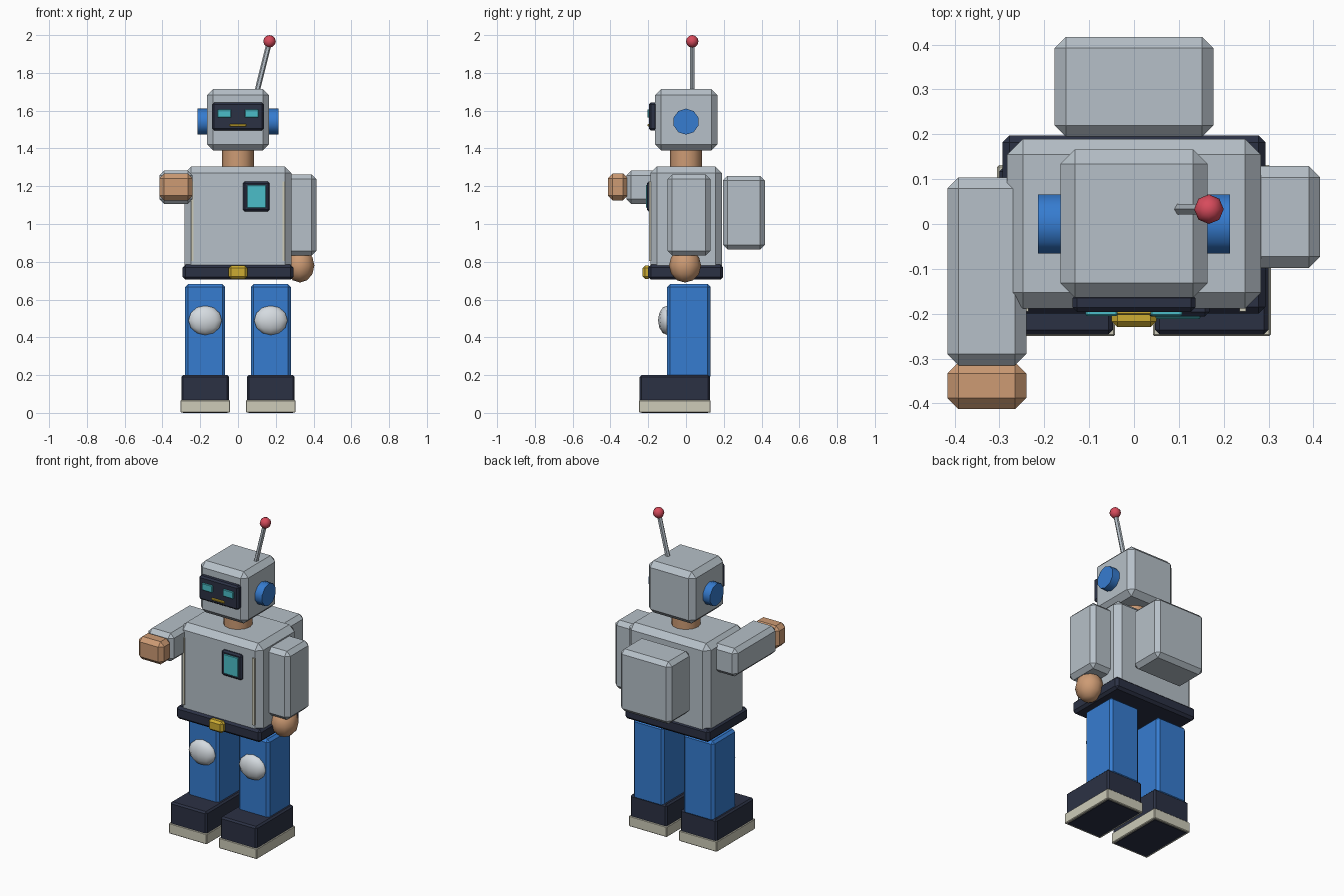
import bpy, math
from mathutils import Vector

if "Cube" in bpy.data.objects:
    bpy.data.objects.remove(bpy.data.objects["Cube"])


def material(name, r, g, b):
    lin = [((c / 255 + 0.055) / 1.055) ** 2.4 for c in (r, g, b)] + [1]
    m = bpy.data.materials.new(name)
    m.use_nodes = True
    m.diffuse_color = lin
    m.node_tree.nodes["Principled BSDF"].inputs["Base Color"].default_value = lin
    return m


GREY = material("light grey metal", 182, 192, 200)
WHITE = material("pale knee metal", 213, 219, 224)
BLUE = material("blue", 54, 124, 208)
NAVY = material("dark navy", 43, 49, 68)
CREAM = material("cream", 205, 203, 185)
GOLD = material("gold", 205, 172, 50)
TEAL = material("teal glass", 75, 190, 200)
SKIN = material("tan", 205, 155, 116)
RED = material("red", 215, 75, 92)


def finish(name, mat, smooth=False):
    ob = bpy.context.object
    ob.name = name
    ob.data.materials.append(mat)
    if smooth:
        bpy.ops.object.shade_smooth_by_angle(angle=math.radians(50))
    return ob


def box(name, mat, x, y, z, bevel=0.0):
    """Chamfered box given by its (min, max) range on each axis."""
    bpy.ops.mesh.primitive_cube_add(size=1, location=[sum(r) / 2 for r in (x, y, z)])
    ob = finish(name, mat)
    size = Vector([r[1] - r[0] for r in (x, y, z)])
    for v in ob.data.vertices:
        v.co = v.co * size
    if bevel:
        mod = ob.modifiers.new("chamfer", 'BEVEL')
        mod.width = bevel
        mod.segments = 1
    return ob


def ball(name, mat, loc, radii, segments=10, rings=6):
    bpy.ops.mesh.primitive_uv_sphere_add(segments=segments, ring_count=rings, radius=1, location=loc)
    ob = finish(name, mat, True)
    ob.scale = radii
    return ob


def rod(name, mat, start, end, radius, sides):
    a, b = Vector(start), Vector(end)
    bpy.ops.mesh.primitive_cylinder_add(vertices=sides, radius=radius, depth=(b - a).length,
                                        location=(a + b) / 2)
    ob = finish(name, mat, True)
    ob.rotation_euler = (b - a).to_track_quat('Z', 'Y').to_euler()
    return ob


# Head and neck
box("head", GREY, (-.164, .164), (-.164, .166), (1.39, 1.715), .032)
rod("neck", SKIN, (0, 0, 1.27), (0, 0, 1.42), .084, 12)

# Face plate with eyes and mouth
box("face_plate", NAVY, (-.137, .137), (-.196, -.155), (1.495, 1.643), .01)
box("mouth", GOLD, (-.045, .045), (-.203, -.19), (1.515, 1.53), .004)

# Antenna
rod("antenna_rod", GREY, (.098, .033, 1.69), (.165, .033, 1.96), .014, 6)
ball("antenna_tip", RED, (.167, .033, 1.967), (.033, .033, .033), 8, 6)

# Torso, backpack and belt
box("torso", GREY, (-.283, .283), (-.188, .19), (.74, 1.305), .035)
box("backpack", GREY, (-.177, .177), (.195, .417), (.865, 1.255), .025)
box("belt", NAVY, (-.293, .293), (-.2, .197), (.705, .785), .015)
box("belt_buckle", GOLD, (-.05, .05), (-.23, -.185), (.71, .78), .013)

# Chest screen
box("screen_frame", NAVY, (.027, .168), (-.206, -.175), (1.066, 1.225), .01)
box("screen_glass", TEAL, (.048, .148), (-.212, -.2), (1.085, 1.207), .003)

# Raised right arm and hanging left arm
box("right_arm", GREY, (-.416, -.24), (-.315, .104), (1.107, 1.283), .025)
box("right_hand", SKIN, (-.416, -.24), (-.413, -.308), (1.125, 1.267), .025)
box("left_arm", GREY, (.24, .415), (-.098, .129), (.833, 1.262), .025)
ball("left_hand", SKIN, (.328, -.005, .78), (.08, .085, .09))

# Paired parts, mirrored across the middle
for side, s in (("left", 1), ("right", -1)):
    def span(a, b):
        return sorted((s * a, s * b))
    rod(side + "_ear", BLUE, (s * .15, 0, 1.542), (s * .214, 0, 1.542), .069, 10)
    box(side + "_eye", TEAL, span(.037, .108), (-.205, -.19), (1.563, 1.607), .003)
    box(side + "_chest_strip", CREAM, span(.235, .25), (-.195, -.18), (.805, 1.225))
    box(side + "_leg", BLUE, span(.068, .28), (-.1, .13), (.18, .682), .015)
    ball(side + "_knee", WHITE, (s * .174, -.098, .49), (.093, .05, .078))
    box(side + "_boot", NAVY, span(.047, .3), (-.246, .127), (0, .2), .01)
    box(side + "_sole", CREAM, span(.042, .305), (-.25, .131), (.002, .068), .004)
